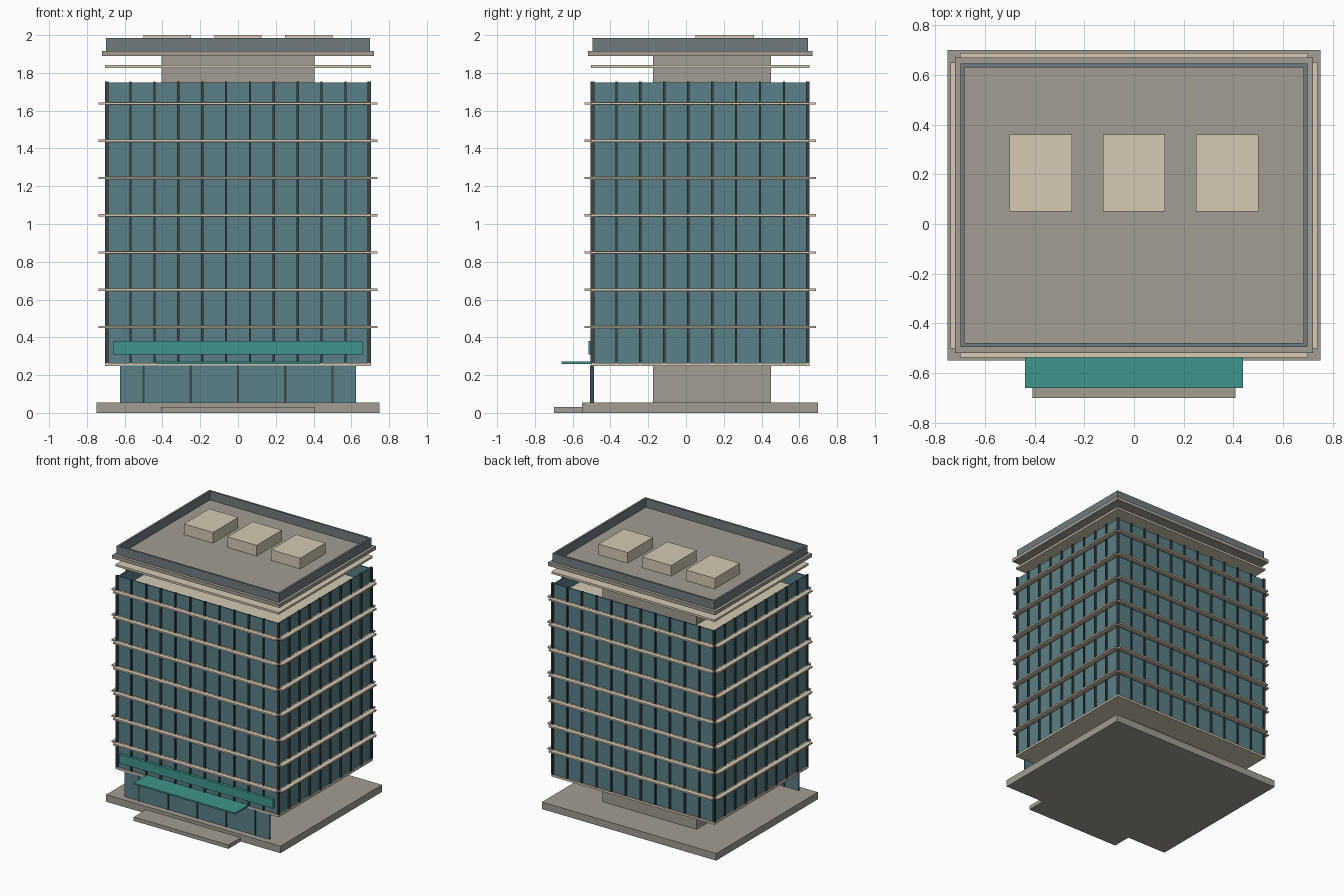
import bpy

if "Cube" in bpy.data.objects:
    bpy.data.objects.remove(bpy.data.objects["Cube"])

CY = 0.075           # centre of the tower in y
HX, HY = 0.70, 0.575  # half width and depth of the tower
Z0, FLOOR = 0.257, 0.1972


def material(name, rgb):
    m = bpy.data.materials.new(name)
    m.diffuse_color = (*rgb, 1)
    m.use_nodes = True
    m.node_tree.nodes["Principled BSDF"].inputs["Base Color"].default_value = m.diffuse_color
    return m


CONCRETE = material("concrete", (0.36, 0.34, 0.29))
CREAM = material("cream", (0.66, 0.59, 0.46))
GLASS = material("glass", (0.10, 0.22, 0.25))
FRAME = material("frame", (0.05, 0.06, 0.06))
SLATE = material("slate", (0.16, 0.20, 0.21))
TEAL = material("teal", (0.05, 0.30, 0.26))


def box(name, x, y, z, mat):
    """Box from (min, max) pairs."""
    bpy.ops.mesh.primitive_cube_add(
        size=1, location=[(a + b) / 2 for a, b in (x, y, z)])
    o = bpy.context.object
    o.name = name
    o.scale = [b - a for a, b in (x, y, z)]
    bpy.ops.object.transform_apply(location=False, rotation=False, scale=True)
    o.data.materials.append(mat)
    return o


def repeat(o, count, step):
    m = o.modifiers.new("repeat", 'ARRAY')
    m.count = count
    m.use_relative_offset = False
    m.use_constant_offset = True
    m.constant_offset_displace = step
    return o


def four_walls(name, hx, hy, t, z, mat, notch=False):
    """Front, back, left and right strips around the tower; outer half sizes hx, hy."""
    e = t if notch else 0
    out = []
    for side, s in (("front", -1), ("back", 1)):
        ys = sorted((CY + s * hy, CY + s * (hy - t)))
        out.append(box(f"{name}_{side}", (-hx + e, hx - e), ys, z, mat))
    for side, s in (("left", -1), ("right", 1)):
        xs = sorted((s * hx, s * (hx - t)))
        out.append(box(f"{name}_{side}", xs, (CY - hy + t, CY + hy - t), z, mat))
    return out


# base and entrance step
box("plinth", (-0.75, 0.75), (-0.55, 0.70), (0, 0.055), CONCRETE)
box("entrance_step", (-0.408, 0.408), (-0.70, -0.55), (0, 0.03), CONCRETE)

# service core
box("core", (-0.405, 0.405), (-0.175, 0.45), (0.055, 1.89), CONCRETE)

# lobby glazing
box("lobby_glass", (-0.625, 0.625), (-0.503, -0.493), (0.055, 0.25), GLASS)
repeat(box("lobby_mullions", (-0.506, -0.494), (-0.508, -0.488), (0.055, 0.25), FRAME),
       5, (0.25, 0, 0))

# floor slabs
repeat(box("floor_slabs", (-0.703, 0.703), (CY - 0.578, CY + 0.578),
           (Z0 - 0.008, Z0 + 0.008), CREAM), 9, (0, 0, FLOOR))

# sunshade ledges, open at the corners
for o in four_walls("ledge", 0.738, 0.612, 0.037,
                    (Z0 + FLOOR - 0.006, Z0 + FLOOR + 0.006), CREAM, True):
    repeat(o, 7, (0, 0, FLOOR))

# curtain wall
four_walls("curtain_glass", 0.693, 0.568, 0.01, (0.265, 1.75), GLASS)

# mullions on all four sides
mz = (0.265, 1.755)
dx, dy = 1.39 / 11, 1.14 / 9
for side, s in (("front", -1), ("back", 1)):
    y = CY + s * 0.57
    repeat(box(f"mullions_{side}", (-0.701, -0.689), (y - 0.01, y + 0.01), mz, FRAME),
           12, (dx, 0, 0))
for side, s in (("left", -1), ("right", 1)):
    x, y = s * 0.695, CY - 0.57
    repeat(box(f"mullions_{side}", (x - 0.01, x + 0.01), (y - 0.006, y + 0.006), mz, FRAME),
           10, (0, dy, 0))

# sign panel and canopy
box("sign_band", (-0.66, 0.66), (-0.515, -0.492), (0.31, 0.38), TEAL)
box("canopy", (-0.438, 0.438), (-0.66, -0.495), (0.26, 0.272), TEAL)

# roof slab, parapet and rooftop units
box("roof_slab", (-0.72, 0.72), (CY - 0.595, CY + 0.595), (1.89, 1.917), CONCRETE)
four_walls("parapet", 0.698, 0.57, 0.016, (1.917, 1.985), SLATE)
repeat(box("roof_units", (-0.50, -0.25), (0.05, 0.36), (1.917, 2.0), CREAM),
       3, (0.375, 0, 0))
